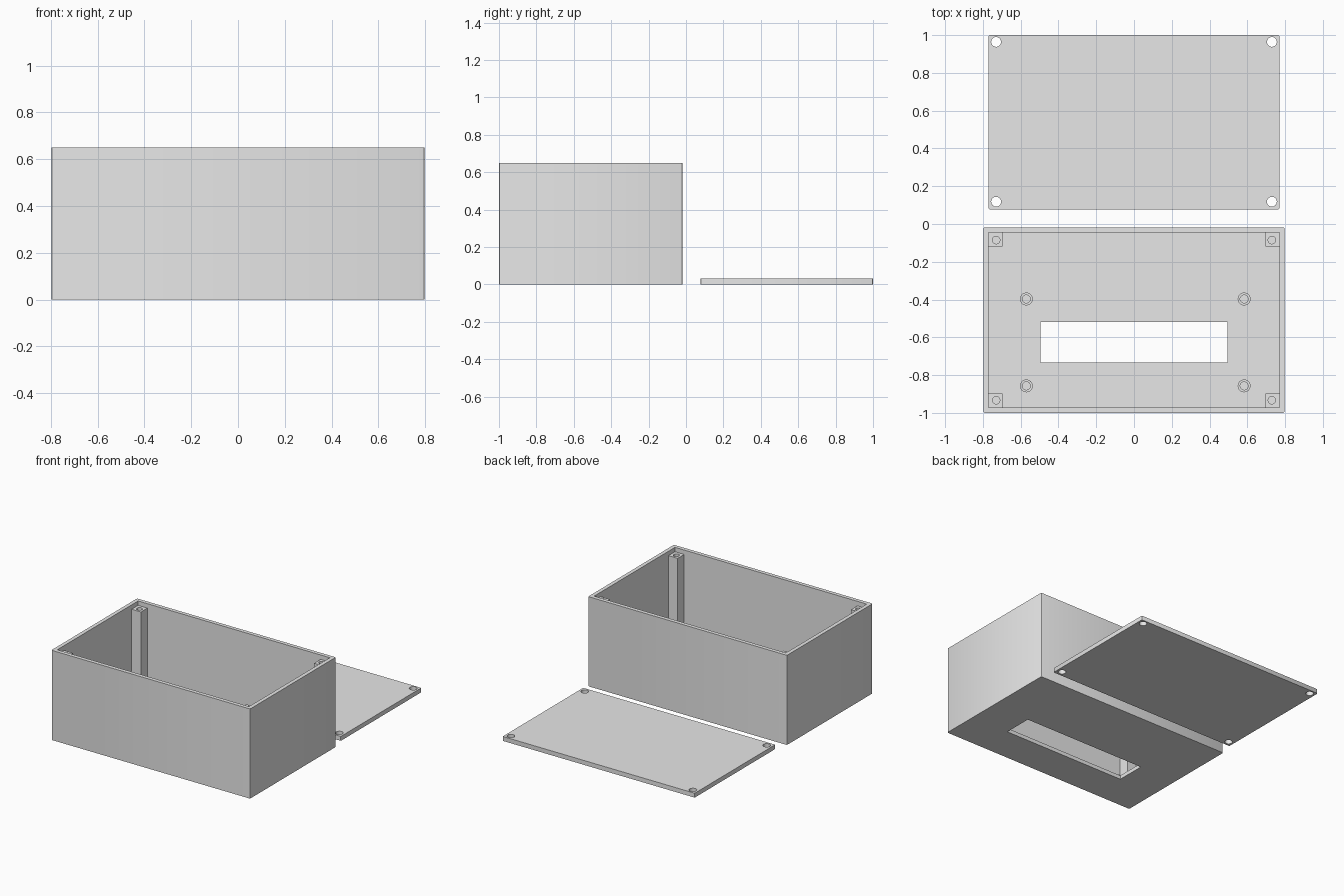
import bpy, bmesh
from mathutils import Matrix, Vector

cube = bpy.data.objects.get("Cube")
if cube:
    bpy.data.objects.remove(cube, do_unlink=True)

grey = bpy.data.materials.new("light grey plastic")
grey.use_nodes = True
grey.diffuse_color = (0.8, 0.8, 0.8, 1)
grey.node_tree.nodes["Principled BSDF"].inputs["Base Color"].default_value = (0.8, 0.8, 0.8, 1)

HALF_X, FRONT, BACK, HEIGHT = 0.797, -1.0, -0.018, 0.65
WALL, POST, HOLE_X = 0.028, 0.074, 0.73
POST_TOP = HEIGHT - 0.032
LID_FRONT, LID_BACK, LID_TOP = 0.078, 1.0, 0.032
STANDOFF_TOP = 0.10


def finish(name, bm):
    mesh = bpy.data.meshes.new(name)
    bm.to_mesh(mesh)
    bm.free()
    mesh.materials.append(grey)
    obj = bpy.data.objects.new(name, mesh)
    bpy.context.collection.objects.link(obj)
    return obj


def block(name, low, high, round_corners=0):
    low, high = Vector(low), Vector(high)
    bm = bmesh.new()
    bmesh.ops.create_cube(bm, size=1)
    bmesh.ops.scale(bm, vec=high - low, verts=bm.verts)
    bmesh.ops.translate(bm, vec=(low + high) / 2, verts=bm.verts)
    if round_corners:
        upright = [e for e in bm.edges if abs(e.verts[0].co.z - e.verts[1].co.z) > 1e-4]
        bmesh.ops.bevel(bm, geom=upright, offset=round_corners, segments=2,
                        profile=0.5, affect='EDGES')
    return finish(name, bm)


def cylinder(name, x, y, low, high, radius):
    bm = bmesh.new()
    bmesh.ops.create_cone(bm, cap_ends=True, segments=32, radius1=radius, radius2=radius,
                          depth=high - low, matrix=Matrix.Translation((x, y, (low + high) / 2)))
    return finish(name, bm)


def cut(obj, *cutters):
    for cutter in cutters:
        cutter.hide_render = True
        mod = obj.modifiers.new("cut", 'BOOLEAN')
        mod.operation, mod.solver, mod.object = 'DIFFERENCE', 'EXACT', cutter
    # Bake the cuts and drop the helpers
    graph = bpy.context.evaluated_depsgraph_get()
    result = bpy.data.meshes.new_from_object(obj.evaluated_get(graph))
    obj.modifiers.clear()
    obj.data = result
    for cutter in cutters:
        bpy.data.objects.remove(cutter, do_unlink=True)


def smooth(obj):
    bpy.ops.object.select_all(action='DESELECT')
    obj.select_set(True)
    bpy.context.view_layer.objects.active = obj
    bpy.ops.object.shade_smooth_by_angle()


# Open box with a display window in its floor
box = block("box_shell", (-HALF_X, FRONT, 0), (HALF_X, BACK, HEIGHT), 0.008)
cut(box,
    block("cavity", (-HALF_X + WALL, FRONT + WALL, WALL), (HALF_X - WALL, BACK - WALL, 1)),
    block("window", (-0.495, -0.733, -0.1), (0.495, -0.519, 0.2)))

# Corner screw posts, set below the rim so that the lid sits flush
inner_x = HALF_X - WALL
for side, x_name in ((-1, "right"), (1, "left")):
    for y_name, wall_y, inward in (("front", FRONT + WALL, 1), ("back", BACK - WALL, -1)):
        x0, x1 = sorted((side * inner_x, side * (inner_x - POST)))
        y0, y1 = sorted((wall_y, wall_y + inward * POST))
        post = block(f"{y_name}_{x_name}_post", (x0, y0, WALL), (x1, y1, POST_TOP))
        cut(post, cylinder("bore", side * HOLE_X, wall_y + inward * 0.039, 0.3, 0.8, 0.02))

# Round circuit board standoffs
for x_name, x in (("right", -0.57), ("left", 0.583)):
    for y_name, y in (("front", -0.857), ("back", -0.397)):
        standoff = cylinder(f"{y_name}_{x_name}_standoff", x, y, WALL, STANDOFF_TOP, 0.034)
        cut(standoff, cylinder("bore", x, y, WALL - 0.1, 0.5, 0.021))
        smooth(standoff)

# Flat lid with four screw holes, lying behind the box
lid = block("lid", (-0.77, LID_FRONT, 0), (0.77, LID_BACK, LID_TOP), 0.006)
cut(lid, *[cylinder("screw_hole", x, y, -0.1, 0.2, 0.026)
           for x in (-HOLE_X, HOLE_X) for y in (LID_FRONT + 0.04, LID_BACK - 0.036)])
smooth(lid)
smooth(box)
